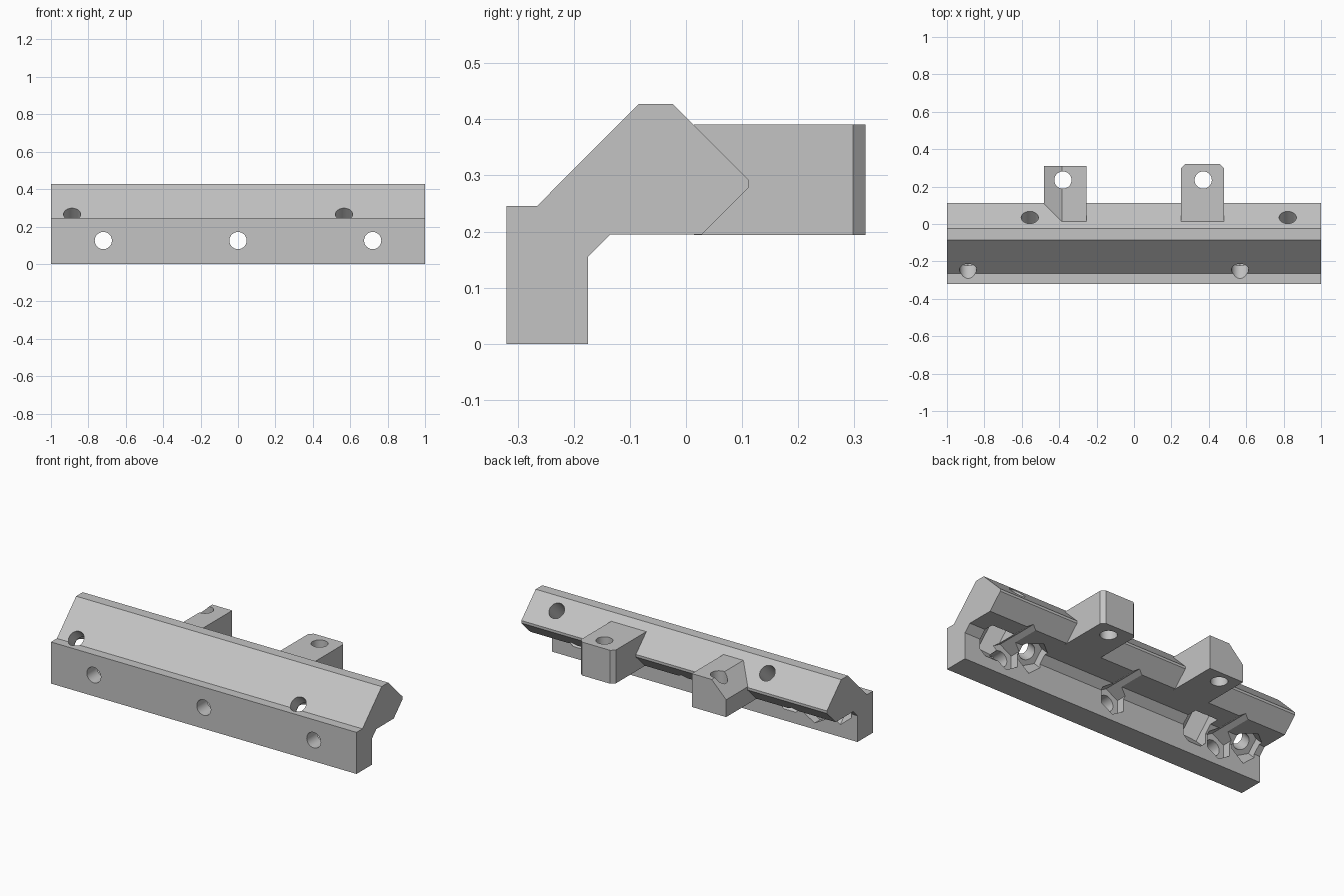
import bpy, bmesh
from math import pi
from mathutils import Vector, Matrix

cube = bpy.data.objects.get("Cube")
if cube:
    bpy.data.objects.remove(cube, do_unlink=True)

grey = bpy.data.materials.new("light_grey")
grey.use_nodes = True
colour = (0.55, 0.55, 0.55, 1)
grey.diffuse_color = colour
grey.node_tree.nodes["Principled BSDF"].inputs["Base Color"].default_value = colour


def to_object(bm, name):
    bmesh.ops.recalc_face_normals(bm, faces=bm.faces)
    mesh = bpy.data.meshes.new(name)
    bm.to_mesh(mesh)
    bm.free()
    mesh.materials.append(grey)
    obj = bpy.data.objects.new(name, mesh)
    bpy.context.collection.objects.link(obj)
    return obj


def extrude(name, points, direction):
    """Closed prism from a flat outline."""
    bm = bmesh.new()
    face = bm.faces.new([bm.verts.new(p) for p in points])
    new = bmesh.ops.extrude_face_region(bm, geom=[face])["geom"]
    verts = [v for v in new if isinstance(v, bmesh.types.BMVert)]
    bmesh.ops.translate(bm, verts=verts, vec=direction)
    return to_object(bm, name)


def prism(name, centre, axis, radius, start, end, sides):
    """Round or hexagonal cutter along an axis lying in the YZ plane."""
    axis = Vector(axis).normalized()
    across = Vector((1, 0, 0))
    up = axis.cross(across)
    frame = Matrix((across, up, across.cross(up))).transposed().to_4x4()
    if frame.col[2].to_3d().dot(axis) < 0:
        start, end = -end, -start
    spin = Matrix.Rotation(pi / 2, 4, 'Z')
    shift = Matrix.Translation((0, 0, (start + end) / 2))
    bm = bmesh.new()
    bmesh.ops.create_cone(bm, cap_ends=True, segments=sides, radius1=radius,
                          radius2=radius, depth=end - start,
                          matrix=Matrix.Translation(centre) @ frame @ shift @ spin)
    # Turn hexagons so that a corner, not a flat, leaves the X direction
    if sides == 6:
        widest = max((v.co.x - centre[0]) for v in bm.verts)
        if widest > radius * 0.95:
            turn = Matrix.Rotation(pi / 6, 3, axis)
            bmesh.ops.rotate(bm, verts=bm.verts, cent=centre, matrix=turn)
    return to_object(bm, name)


def combine(target, tool, operation):
    mod = target.modifiers.new("cut", 'BOOLEAN')
    mod.operation = operation
    mod.solver = 'EXACT'
    mod.object = tool
    bpy.context.view_layer.objects.active = target
    bpy.ops.object.modifier_apply(modifier=mod.name)
    bpy.data.objects.remove(tool, do_unlink=True)


# Main angled rail
profile = [(-0.32, 0), (-0.175, 0), (-0.175, 0.155), (-0.135, 0.195),
           (0.028, 0.195), (0.111, 0.278), (0.111, 0.293), (-0.023, 0.427),
           (-0.085, 0.427), (-0.265, 0.246), (-0.32, 0.246)]
rail = extrude("mounting_rail", [(-1, y, z) for y, z in profile], (2, 0, 0))

# Left lug with clipped rear corners
low, top, root = 0.1935, 0.391, 0.014
left_plan = [(0.25, root), (0.48, root), (0.48, 0.298), (0.458, 0.32),
             (0.272, 0.32), (0.25, 0.298)]
lug = extrude("left_lug", [(x, y, low) for x, y in left_plan], (0, 0, top - low))
combine(rail, lug, 'UNION')

# Right lug with a sloping outer shoulder
right_end = [(-0.48, low), (-0.255, low), (-0.255, top), (-0.385, top), (-0.48, 0.296)]
lug = extrude("right_lug", [(x, root, z) for x, z in right_end], (0, 0.31 - root, 0))
combine(rail, lug, 'UNION')

bolt, nut = 0.046, 0.087


def bolt_hole(centre, axis, hole_span, nut_span=None):
    combine(rail, prism("bolt_cutter", centre, axis, bolt, *hole_span, 40), 'DIFFERENCE')
    if nut_span:
        combine(rail, prism("nut_cutter", centre, axis, nut, *nut_span, 6), 'DIFFERENCE')


# Vertical holes through the lugs
for x in (-0.38, 0.37):
    bolt_hole((x, 0.235, 0.3), (0, 0, 1), (-0.3, 0.3))

# Straight holes through the front leg, with nut grooves behind
for x in (-0.72, 0, 0.72):
    bolt_hole((x, -0.175, 0.125), (0, 1, 0), (-0.3, 0.05), (-0.05, 0.3))

# Diagonal holes from the front slope
for x in (-0.887, 0.567):
    bolt_hole((x, -0.155, 0.175), (0, 1, -1), (-0.4, 0.05), (-0.05, 0.16))

# Diagonal holes from the rear slope
for x in (-0.557, 0.822):
    bolt_hole((x, -0.157, 0.177), (0, 1, 1), (-0.05, 0.5), (-0.09, 0.07))

bpy.ops.object.select_all(action='DESELECT')
rail.select_set(True)
bpy.context.view_layer.objects.active = rail
bpy.ops.object.shade_smooth_by_angle(angle=pi / 9)
